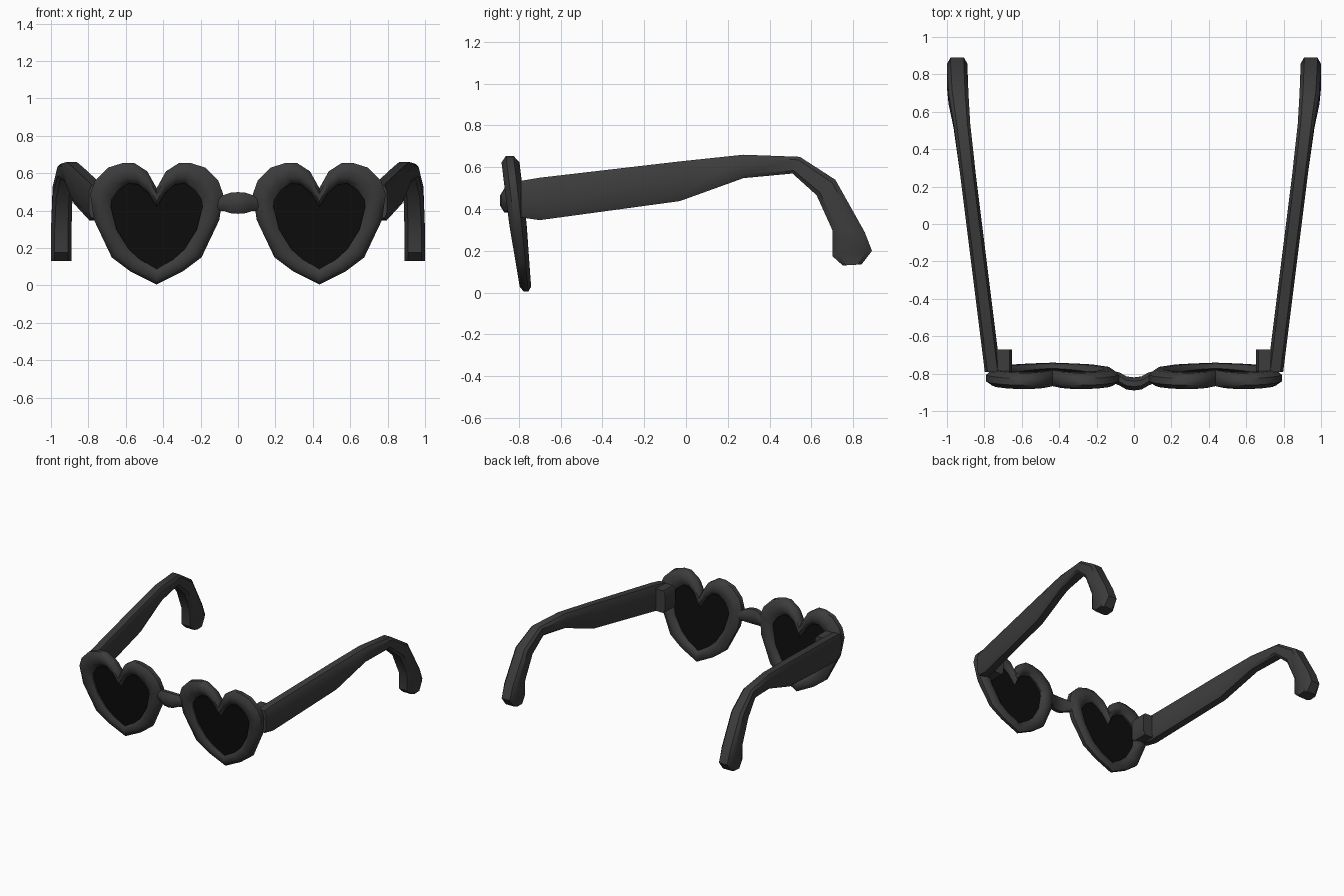
import bpy, math
from mathutils import Vector

cube = bpy.data.objects.get("Cube")
if cube:
    bpy.data.objects.remove(cube)


def material(name, value):
    m = bpy.data.materials.new(name)
    m.use_nodes = True
    color = (value, value, value, 1)
    m.diffuse_color = color
    m.node_tree.nodes["Principled BSDF"].inputs["Base Color"].default_value = color
    return m


frame_mat = material("charcoal plastic", 0.045)
lens_mat = material("black lens", 0.004)


def build(name, verts, faces, mat, mirrored=True, angle=50):
    mesh = bpy.data.meshes.new(name)
    mesh.from_pydata(verts, [], faces)
    mesh.materials.append(mat)
    obj = bpy.data.objects.new(name, mesh)
    bpy.context.collection.objects.link(obj)
    bpy.ops.object.select_all(action='DESELECT')
    obj.select_set(True)
    bpy.context.view_layer.objects.active = obj
    # Consistent outward normals
    bpy.ops.object.mode_set(mode='EDIT')
    bpy.ops.mesh.select_all(action='SELECT')
    bpy.ops.mesh.normals_make_consistent(inside=False)
    bpy.ops.object.mode_set(mode='OBJECT')
    bpy.ops.object.shade_smooth_by_angle(angle=math.radians(angle))
    if mirrored:
        obj.modifiers.new("mirror", 'MIRROR').use_mirror_merge = False
    return obj


def loft(name, rings, closed=False, **options):
    """Skin equal-sized rings; cap the ends unless the loft is closed."""
    n, count = len(rings[0]), len(rings)
    verts = [v for ring in rings for v in ring]
    faces = []
    for r in range(count if closed else count - 1):
        a, b = r * n, (r + 1) % count * n
        for k in range(n):
            j = (k + 1) % n
            faces.append((a + k, a + j, b + j, b + k))
    if not closed:
        faces += [tuple(range(n)), tuple(range((count - 1) * n, count * n))]
    return build(name, verts, faces, frame_mat, **options)


def oval(center, u, v, sides=8, power=1.0):
    """Ring around center with half axes u and v; a low power squares it off."""
    ring = []
    for k in range(sides):
        t = math.tau * (k + 0.5) / sides
        c, s = math.cos(t), math.sin(t)
        ring.append(center + u * math.copysign(abs(c) ** power, c)
                    + v * math.copysign(abs(s) ** power, s))
    return ring


# Heart rims: half outlines from the notch to the bottom tip
HEART_X = 0.435
outer = [(0, .52), (.05, .61), (.12, .655), (.18, .655), (.26, .63), (.33, .56),
         (.355, .49), (.335, .35), (.24, .15), (.14, .075), (0, .005)]
inner = [(0, .42), (.045, .495), (.10, .54), (.15, .545), (.205, .51), (.24, .46),
         (.245, .42), (.215, .30), (.15, .195), (.09, .14), (0, .085)]


def whole(half):
    return half + [(-x, z) for x, z in half[-2:0:-1]]


def heart_point(x, z):
    return Vector((HEART_X + x, -0.765 - 0.12 * z, z))


rings, lens_edge = [], []
for o, i in zip(whole(outer), whole(inner)):
    po, pi = heart_point(*o), heart_point(*i)
    mid = (po + pi) / 2
    depth = min(0.025 + 0.05 * mid.z, 0.043) / math.cos(math.pi / 8)
    rings.append(oval(mid, (po - pi) / 2 / math.cos(math.pi / 8), Vector((0, depth, 0))))
    lens_edge.append(pi.lerp(po, 0.2))
loft("heart_rims", rings, closed=True)

# Lenses: thin flat hearts, fanned from the middle
hub = heart_point(0, 0.33)
n = len(lens_edge)
sheets, faces = [], []
for side in (-1, 1):
    base = len(sheets)
    shift = Vector((0, 0.004 * side, 0))
    sheets += [p + shift for p in lens_edge] + [hub + shift]
    faces += [(base + k, base + (k + 1) % n, base + n) for k in range(n)]
faces += [(k, (k + 1) % n, n + 1 + (k + 1) % n, n + 1 + k) for k in range(n)]
build("lenses", sheets, faces, lens_mat, angle=30)

# Bridge: short bar, thickest and furthest forward in the middle
bridge = []
for x, y, half_y, half_z in [(.13, -.81, .03, .04), (.075, -.83, .035, .043),
                             (.04, -.85, .035, .055), (0, -.855, .035, .058)]:
    for s in ((1, -1) if x else (1,)):
        bridge.append((s * x, y, half_y, half_z))
bridge.sort()
loft("bridge", [oval(Vector((x, y, .441)), Vector((0, hy * 1.08, 0)), Vector((0, 0, hz * 1.08)))
                for x, y, hy, hz in bridge], mirrored=False)

# Temple arms: upper and lower edge (y, z) at each station, ending in a hook
stations = [((-.79, .535), (-.79, .36)), ((-.70, .55), (-.70, .347)),
            ((-.03, .628), (-.03, .438)), ((.275, .66), (.275, .548)),
            ((.545, .65), (.51, .57)), ((.715, .54), (.625, .466)),
            ((.855, .29), (.70, .30)), ((.89, .20), (.70, .175)),
            ((.84, .135), (.75, .13))]
arm = []
for (ty, tz), (by, bz) in stations:
    y = (ty + by) / 2
    x = min(0.772 + 0.125 * (y + 0.66), 0.945)
    half = 0.042 if y < 0.5 else min(0.043 + 0.06 * (y - 0.5), 0.055)
    top, bottom = Vector((x, ty, tz)), Vector((x, by, bz))
    arm.append(oval((top + bottom) / 2, Vector((half * 1.04, 0, 0)),
                    (top - bottom) / 2 * 1.04, power=0.5))
loft("temple_arms", arm, angle=40)

# Hinge blocks joining the arms to the rims
loft("hinge_blocks", [oval(Vector((.70, y, .445)), Vector((.05, 0, 0)),
                           Vector((0, 0, .09)), power=0.4)
                      for y in (-.80, -.67)], angle=40)
